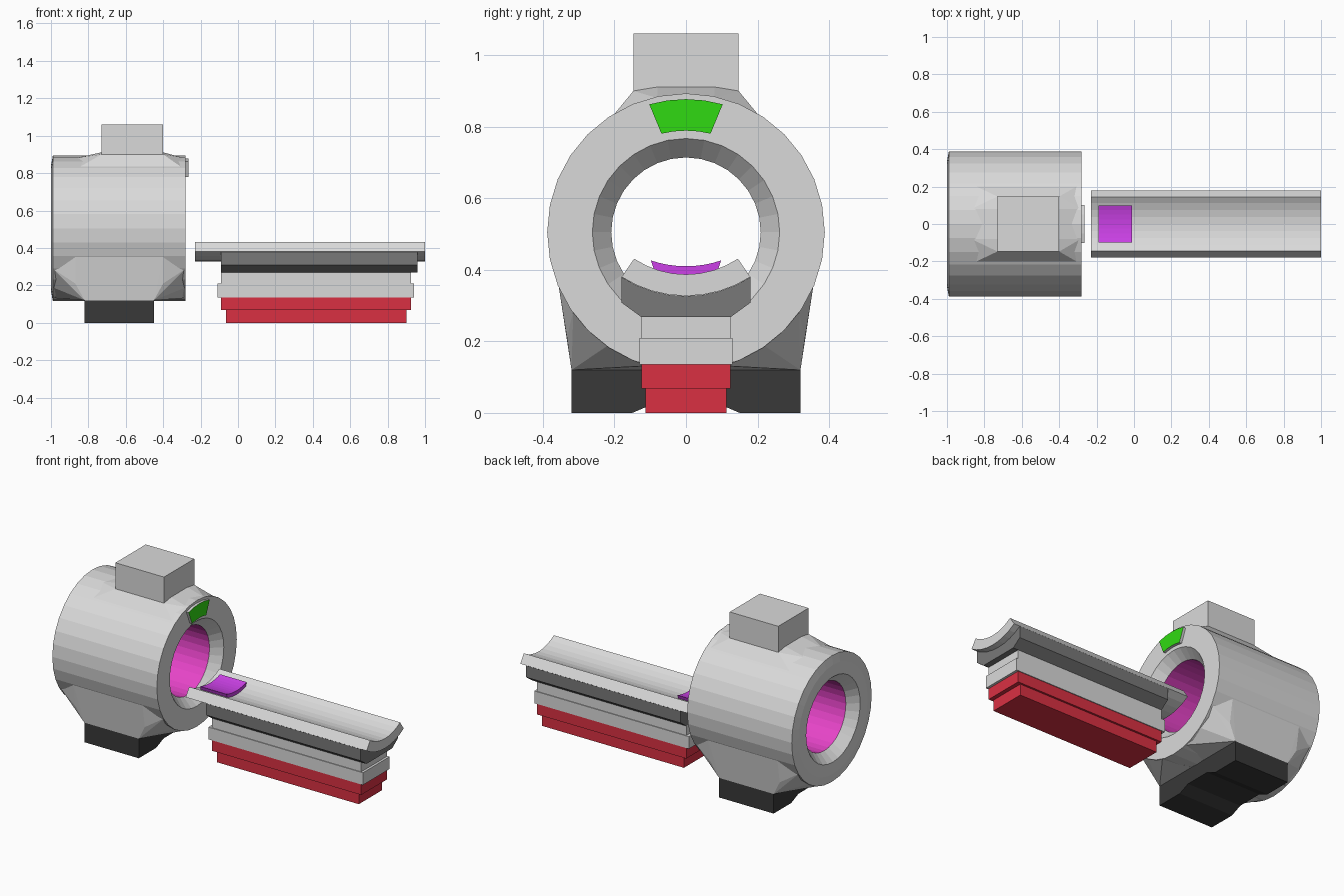
import bpy, bmesh
from math import sin, cos, pi, radians, asin

if "Cube" in bpy.data.objects:
    bpy.data.objects.remove(bpy.data.objects["Cube"], do_unlink=True)


def material(name, *rgb):
    m = bpy.data.materials.new(name)
    m.use_nodes = True
    m.diffuse_color = (*rgb, 1)
    m.node_tree.nodes["Principled BSDF"].inputs["Base Color"].default_value = (*rgb, 1)
    return m


GREY = material("light_grey", 0.7, 0.7, 0.7)
DARK = material("dark_grey", 0.19, 0.19, 0.19)
BLACK = material("charcoal", 0.04, 0.04, 0.04)
RED = material("red", 0.7, 0.03, 0.055)
GREEN = material("green", 0.03, 0.7, 0.006)
PINK = material("magenta", 0.82, 0.06, 0.6)
PURPLE = material("purple", 0.62, 0.055, 0.82)

AXIS_Z = 0.505
OUTER, BORE, FLARE = 0.388, 0.209, 0.262
BACK, FRONT = -0.99, -0.28


def finish(name, bm, *mats):
    bmesh.ops.recalc_face_normals(bm, faces=bm.faces)
    me = bpy.data.meshes.new(name)
    bm.to_mesh(me)
    bm.free()
    for m in mats:
        me.materials.append(m)
    ob = bpy.data.objects.new(name, me)
    bpy.context.scene.collection.objects.link(ob)
    return ob


def prism(name, profile, x0, x1, mat):
    """Extrude a (y, z) outline along x."""
    bm = bmesh.new()
    face = bm.faces.new([bm.verts.new((x0, y, z)) for y, z in profile])
    ext = bmesh.ops.extrude_face_region(bm, geom=[face])["geom"]
    for v in ext:
        if isinstance(v, bmesh.types.BMVert):
            v.co.x = x1
    return finish(name, bm, mat)


def box(name, x0, x1, half_y, z0, z1, mat):
    outline = [(-half_y, z0), (half_y, z0), (half_y, z1), (-half_y, z1)]
    return prism(name, outline, x0, x1, mat)


def hull(name, points, mat):
    bm = bmesh.new()
    for p in points:
        bm.verts.new(p)
    out = bmesh.ops.convex_hull(bm, input=bm.verts)
    loose = [v for v in out["geom_interior"] if isinstance(v, bmesh.types.BMVert)]
    bmesh.ops.delete(bm, geom=loose, context='VERTS')
    return finish(name, bm, mat)


def arc(half_width, edge_z, mid_z, n=8):
    """Sagging arc from -y to +y as (y, z) points."""
    sag = edge_z - mid_z
    r = (half_width ** 2 + sag ** 2) / (2 * sag)
    a = asin(half_width / r)
    return [(r * sin(t), mid_z + r - r * cos(t))
            for t in (-a + 2 * a * i / n for i in range(n + 1))]


# Scanner ring: revolved section with flared bore
section = [(BACK, OUTER), (FRONT, OUTER), (FRONT, FLARE), (FRONT - 0.06, BORE),
           (BACK + 0.05, BORE), (BACK - 0.01, FLARE), (BACK - 0.01, 0.335)]
SIDES = 32
bm = bmesh.new()
rings = [[bm.verts.new((x, r * sin(2 * pi * i / SIDES), AXIS_Z + r * cos(2 * pi * i / SIDES)))
          for x, r in section] for i in range(SIDES)]
for i in range(SIDES):
    a, b = rings[i], rings[(i + 1) % SIDES]
    for j in range(len(section)):
        k = (j + 1) % len(section)
        f = bm.faces.new((a[j], a[k], b[k], b[j]))
        f.material_index = int(j == 3)
finish("scanner_ring", bm, GREY, PINK)

# Top housing and its sloping neck
box("top_housing", -0.73, -0.40, 0.147, 0.86, 1.06, GREY)
neck = []
for s in (-1, 1):
    for x in (-0.73, -0.40):
        neck += [(x, s * 0.147, 0.9), (x, s * 0.08, 0.911)]
    for x in (-0.87, -0.285):
        neck += [(x, s * 0.213, 0.82), (x, s * 0.08, 0.88)]
hull("housing_neck", neck, GREY)

# Pedestal flares on both sides of the ring
for side, s in (("right", -1), ("left", 1)):
    pts = []
    for end, panel, foot in ((-0.985, -0.87, -0.82), (-0.285, -0.40, -0.45)):
        pts += [(panel, s * 0.356, 0.355), (panel, s * 0.333, 0.21),
                (foot, s * 0.32, 0.12), (foot, s * 0.05, 0.12),
                (end, s * 0.315, 0.285), (end, s * 0.22, 0.187), (end, s * 0.1, 0.132)]
    hull("pedestal_" + side, pts, GREY)

# Floor base with a shallow notch below
prism("floor_base", [(-0.32, 0), (-0.15, 0), (-0.08, 0.03), (0.08, 0.03), (0.15, 0),
                     (0.32, 0), (0.32, 0.121), (-0.32, 0.121)], -0.82, -0.45, BLACK)

# Display: sector plate with a coloured face
wedge = [(0.372 * sin(radians(t)), AXIS_Z + 0.372 * cos(radians(t)))
         for t in (-16, -8, 0, 8, 16)]
wedge += [(0.284 * sin(radians(t)), AXIS_Z + 0.284 * cos(radians(t)))
          for t in (14, 7, 0, -7, -14)]
display = prism("display", wedge, FRONT - 0.005, FRONT + 0.016, GREY)
display.data.materials.append(GREEN)
for p in display.data.polygons:
    p.material_index = int(p.normal.x > 0.9)

# Table: curved tray, dark support, stacked column and plinth
under = arc(0.18, 0.38, 0.327)
prism("table_tray", under + arc(0.145, 0.431, 0.387)[::-1], -0.23, 1.0, GREY)
prism("tray_support", [(y, z - 0.0005) for y, z in under]
      + [(0.18, 0.308), (0.125, 0.268), (-0.125, 0.268), (-0.18, 0.308)],
      -0.09, 0.96, DARK)
box("table_column", -0.09, 0.925, 0.125, 0.2, 0.27, GREY)
box("table_collar", -0.11, 0.94, 0.13, 0.135, 0.21, GREY)
box("plinth_upper", -0.09, 0.925, 0.125, 0.068, 0.136, RED)
box("plinth_lower", -0.065, 0.90, 0.113, 0, 0.07, RED)

# Head pad resting in the tray
prism("head_pad", arc(0.09, 0.402, 0.386) + arc(0.098, 0.426, 0.41)[::-1],
      -0.19, -0.01, PURPLE)
